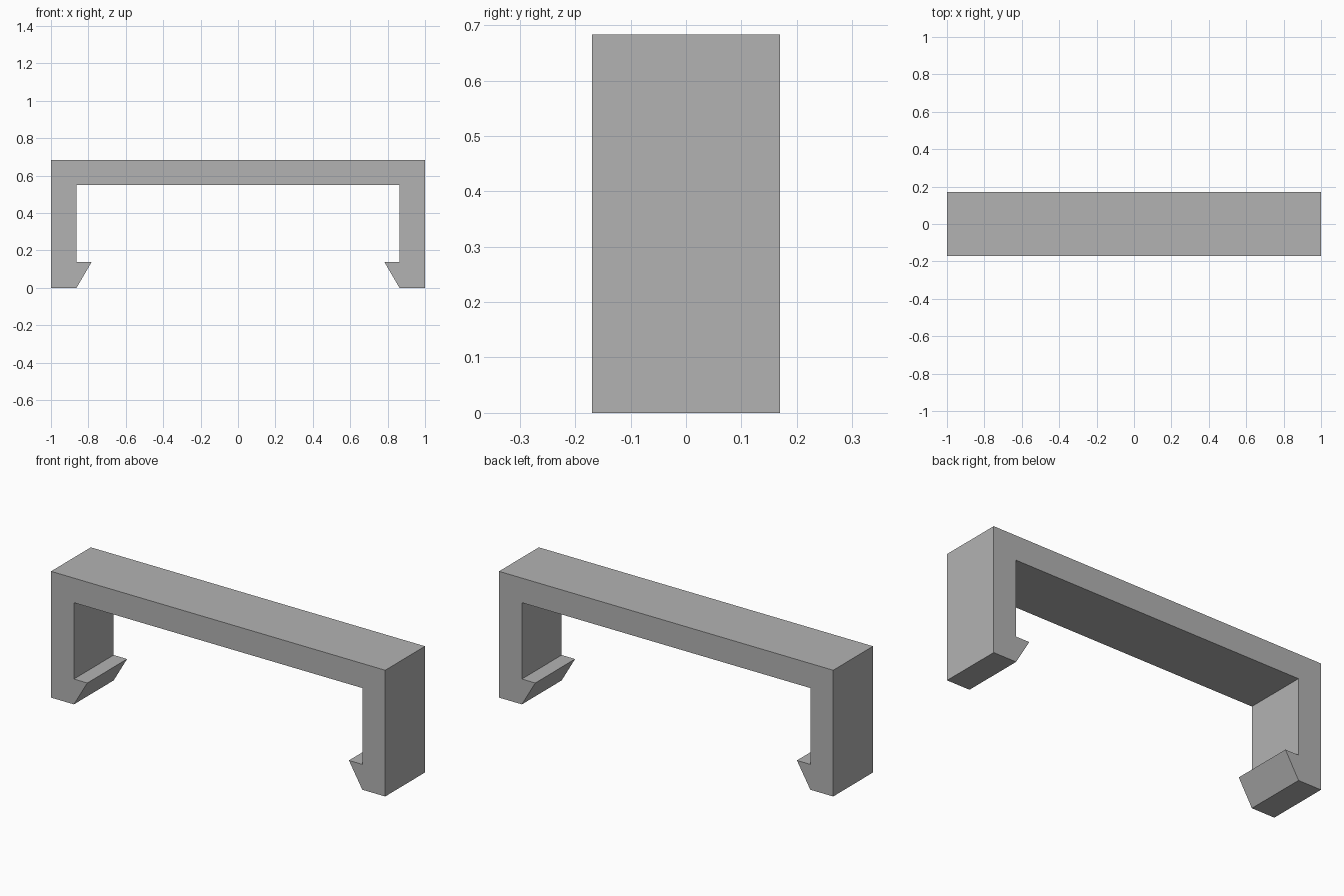
import bpy
import bmesh

cube = bpy.data.objects.get("Cube")
if cube:
    bpy.data.objects.remove(cube, do_unlink=True)

DEPTH = 0.34

# Single plain grey material
grey = bpy.data.materials.new("plain_grey")
grey.use_nodes = True
colour = (0.45, 0.45, 0.45, 1.0)
grey.diffuse_color = colour
grey.node_tree.nodes["Principled BSDF"].inputs["Base Color"].default_value = colour

# Half of the clip outline, from the bridge down the leg to the hook and back up
half = [(1.0, 0.683), (1.0, 0.0), (0.863, 0.0), (0.783, 0.137),
        (0.863, 0.137), (0.863, 0.55)]
outline = half + [(-x, z) for x, z in reversed(half)]

# Extrude the mirrored outline front to back
bm = bmesh.new()
profile = bm.faces.new([bm.verts.new((x, -DEPTH / 2, z)) for x, z in outline])
extruded = bmesh.ops.extrude_face_region(bm, geom=[profile], use_keep_orig=True)
moved = [v for v in extruded["geom"] if isinstance(v, bmesh.types.BMVert)]
bmesh.ops.translate(bm, verts=moved, vec=(0, DEPTH, 0))
bmesh.ops.recalc_face_normals(bm, faces=bm.faces)

mesh = bpy.data.meshes.new("snap_clip")
bm.to_mesh(mesh)
bm.free()
mesh.materials.append(grey)
clip = bpy.data.objects.new("snap_clip", mesh)
bpy.context.collection.objects.link(clip)
